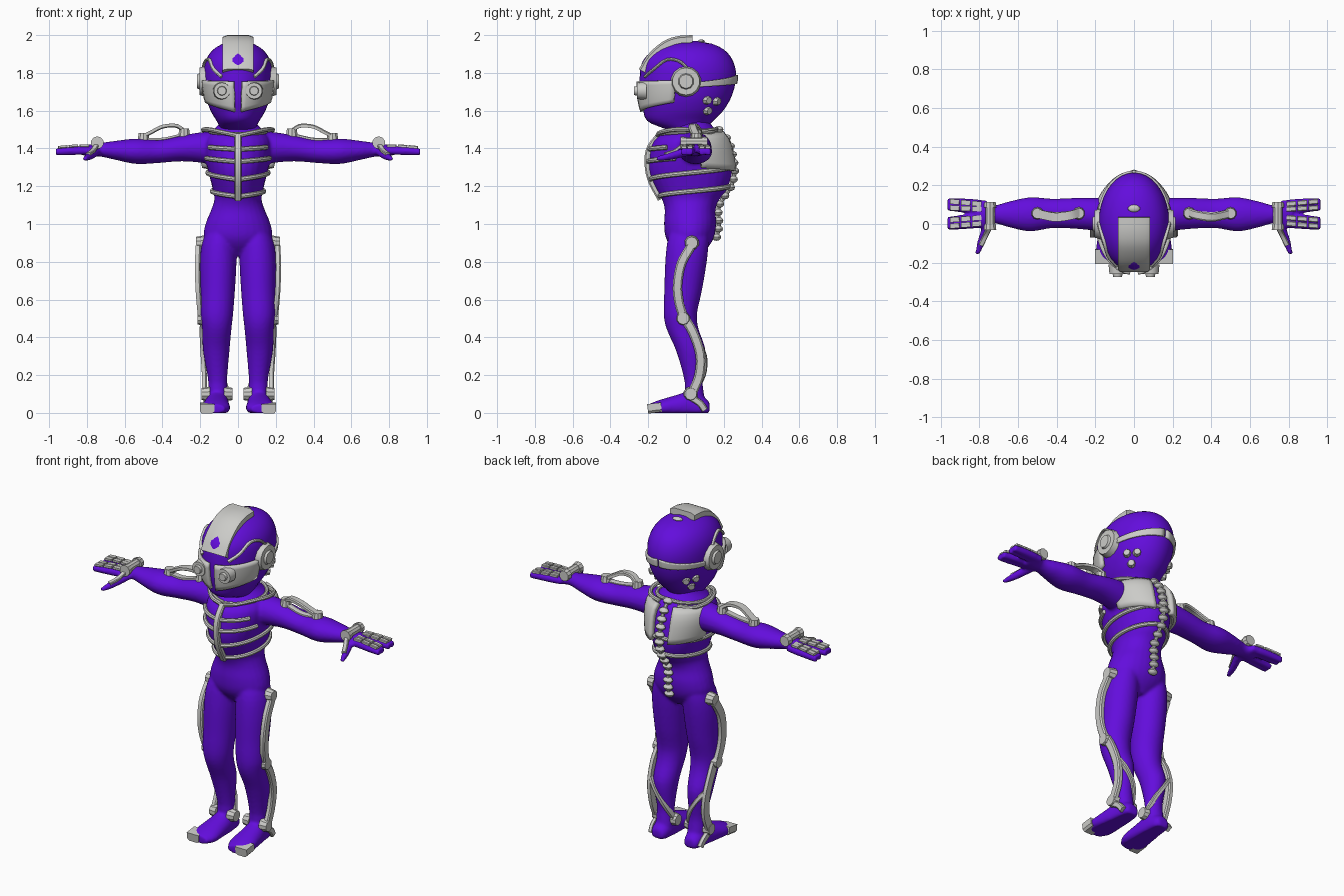
import bpy, bmesh
from math import sin, cos, pi, radians
from mathutils import Vector as V

cube = bpy.data.objects.get("Cube")
if cube:
    bpy.data.objects.remove(cube, do_unlink=True)


def material(name, rgb):
    m = bpy.data.materials.new(name)
    m.use_nodes = True
    m.diffuse_color = (*rgb, 1)
    m.node_tree.nodes["Principled BSDF"].inputs["Base Color"].default_value = (*rgb, 1)
    return m


PURPLE = material("violet suit", (0.125, 0.004, 0.72))
GREY = material("pale grey plating", (0.6, 0.6, 0.58))
built = []


def finish(bm, name, mat=GREY):
    bmesh.ops.recalc_face_normals(bm, faces=bm.faces)
    me = bpy.data.meshes.new(name)
    bm.to_mesh(me)
    bm.free()
    me.materials.append(mat)
    ob = bpy.data.objects.new(name, me)
    bpy.context.collection.objects.link(ob)
    built.append(ob)
    return ob


def at(secs, v):
    """Smoothly interpolate rows whose first entry is the position v."""
    i = 0
    while i < len(secs) - 2 and v > secs[i + 1][0]:
        i += 1
    p0, p1, p2, p3 = (secs[max(0, min(len(secs) - 1, i + k))] for k in (-1, 0, 1, 2))
    h = p2[0] - p1[0]
    t = (v - p1[0]) / h
    out = []
    for a, b, c, d in zip(p0[1:], p1[1:], p2[1:], p3[1:]):
        m1, m2 = h * (c - a) / (p2[0] - p0[0]), h * (d - b) / (p3[0] - p1[0])
        out.append(b + m1 * t + (3 * (c - b) - 2 * m1 - m2) * t ** 2
                   + (2 * (b - c) + m1 + m2) * t ** 3)
    return out


def surf(secs, v, th, lift=0.0, axis="z", s=1):
    """Point on a loft; angle 0 is the front and positive turns to the left side."""
    a, b, ra, rb = at(secs, v)
    p, q = a + (ra + lift) * sin(th), b - (rb + lift) * cos(th)
    x, y, z = {"x": (v, p, q), "y": (p, v, q), "z": (p, q, v)}[axis]
    return V((x * s, y, max(z, 0)))


def skin(bm, rings):
    rows = [[bm.verts.new(p) for p in r] for r in rings]
    n = len(rows[0])
    for r, q in zip(rows, rows[1:]):
        for k in range(n):
            bm.faces.new((r[k], r[(k + 1) % n], q[(k + 1) % n], q[k]))
    bm.faces.new(rows[0])
    bm.faces.new(rows[-1][::-1])


def loft(bm, secs, axis="z", s=1, steps=24, n=28):
    lo, hi = secs[0][0], secs[-1][0]
    skin(bm, [[surf(secs, lo + (hi - lo) * i / steps, 2 * pi * k / n, 0, axis, s)
               for k in range(n)] for i in range(steps + 1)])


def sweep(name, pts, width, thick, wide=(0, 0, 1), flat=True, steps=14):
    """Strap (flat) or rounded tube along a smooth path."""
    rows = [(i, *p) for i, p in enumerate(pts)]
    path = [V(at(rows, (len(pts) - 1) * i / steps)) for i in range(steps + 1)]
    prof = [(1, .5), (.7, 1), (-.7, 1), (-1, .5), (-1, -1), (1, -1)] if flat else \
        [(cos(k * pi / 4), sin(k * pi / 4)) for k in range(8)]
    rings = []
    for i, p in enumerate(path):
        t = (path[min(i + 1, steps)] - path[max(i - 1, 0)]).normalized()
        w = V(wide)
        w = (w - t * w.dot(t)).normalized()
        nrm = t.cross(w)
        rings.append([p + w * a * width / 2 + nrm * b * thick / 2 for a, b in prof])
    bm = bmesh.new()
    skin(bm, rings)
    return finish(bm, name)


def disc(name, centre, axis, r, depth, top=.8, sides=10):
    bm = bmesh.new()
    bmesh.ops.create_cone(bm, cap_ends=True, segments=sides, radius1=r, radius2=r * top, depth=depth)
    rot = V(axis).to_track_quat("Z", "Y")
    for v in bm.verts:
        v.co = rot @ v.co + V(centre)
    return finish(bm, name)


def bead(name, centre, size):
    bm = bmesh.new()
    bmesh.ops.create_uvsphere(bm, u_segments=10, v_segments=6, radius=1)
    for v in bm.verts:
        v.co = V(centre) + V([a * b for a, b in zip(v.co, size)])
    return finish(bm, name)


def patch(name, secs, th0, th1, z0, z1, lift, thick, s, n=10):
    """Curved plate on a loft; z0 and z1 are (bottom, top) at each end angle."""
    bm = bmesh.new()
    grid = []
    for i in range(n + 1):
        u = i / n
        lo, hi = (a + (b - a) * u for a, b in zip(z0, z1))
        grid.append([bm.verts.new(surf(secs, lo + (hi - lo) * k / 6, radians(th0 + (th1 - th0) * u),
                                       lift, "z", s)) for k in range(7)])
    for g, h in zip(grid, grid[1:]):
        for k in range(6):
            bm.faces.new((g[k], g[k + 1], h[k + 1], h[k]))
    mod = finish(bm, name).modifiers.new("shell", "SOLIDIFY")
    mod.thickness, mod.offset = thick, 0


# Cross-sections: position, centre pair, radius pair
torso = [(.83, 0, .02, .05, .05), (.88, 0, .02, .14, .1), (.93, 0, .02, .18, .128),
         (1.0, 0, .022, .172, .138), (1.08, 0, .022, .14, .135), (1.13, 0, .025, .125, .152),
         (1.18, 0, .03, .133, .185), (1.27, 0, .025, .155, .218), (1.36, 0, .02, .175, .213),
         (1.44, 0, .02, .175, .19), (1.49, 0, .03, .14, .14), (1.53, 0, .03, .1, .1),
         (1.57, 0, .02, .095, .09)]
leg = [(.04, .105, .06, .05, .045), (.1, .107, .045, .052, .05), (.17, .108, .04, .05, .048),
       (.33, .115, .025, .07, .078), (.45, .112, -.02, .078, .085), (.52, .112, -.03, .086, .088),
       (.65, .108, -.015, .092, .1), (.8, .105, 0, .097, .11), (.9, .1, .01, .09, .11),
       (.98, .085, .02, .075, .1)]
foot = [(-.2, .12, .02, .05, .025), (-.15, .12, .025, .076, .04), (-.05, .115, .035, .07, .06),
        (.03, .11, .04, .06, .075), (.1, .11, .03, .05, .05), (.125, .11, .025, .035, .03)]
arm = [(.1, .04, 1.4, .09, .09), (.2, .05, 1.405, .085, .08), (.3, .055, 1.4, .08, .068),
       (.42, .055, 1.385, .076, .062), (.54, .05, 1.385, .088, .067), (.65, .05, 1.39, .066, .05),
       (.73, .05, 1.393, .046, .036), (.78, .05, 1.39, .064, .032), (.82, .05, 1.388, .07, .026)]
thumb = [(-.155, .81, 1.345, .013, .013), (-.08, .785, 1.36, .023, .021), (.01, .75, 1.385, .027, .025)]
fingers = [[(.76, base, 1.39, .022, .022), (.86, (base + tip) / 2, 1.388, .023, .023),
            (.965, tip, 1.382, .017, .02)]
           for base, tip in ((.1, .118), (.075, .085), (.035, .02), (.005, -.012))]
head = [(1.5, 0, 0, .09, .1), (1.54, 0, -.03, .11, .168), (1.6, 0, -.015, .145, .212),
        (1.68, 0, 0, .172, .243), (1.78, 0, .01, .182, .255), (1.86, 0, .01, .172, .24),
        (1.92, 0, .015, .135, .19), (1.955, 0, .015, .08, .12), (1.97, 0, .015, .025, .035)]

# Body suit, fused into one smooth skin
bm = bmesh.new()
loft(bm, torso, steps=40)
for s in (1, -1):
    loft(bm, leg, "z", s, 32)
    loft(bm, foot, "y", s)
    loft(bm, arm, "x", s, 32)
    loft(bm, thumb, "y", s, 8, 12)
    for f in fingers:
        loft(bm, f, "x", s, 8, 12)
body = finish(bm, "body_suit", PURPLE)
fuse = body.modifiers.new("fuse", "REMESH")
fuse.mode, fuse.voxel_size, fuse.use_smooth_shade = "VOXEL", .009, True
relax = body.modifiers.new("relax", "SMOOTH")
relax.factor, relax.iterations = .5, 4

# Helmet
bm = bmesh.new()
loft(bm, head, steps=30, n=36)
finish(bm, "helmet", PURPLE)
sweep("helmet_crest", [(0, .035, 1.98), (0, -.04, 1.975), (0, -.11, 1.95), (0, -.185, 1.885),
                       (0, -.232, 1.81)], .165, .04, (1, 0, 0))
bead("crest_stud", (0, .08, 1.965), (.032, .02, .012))

# Breastbone and spine
sweep("breastbone", [surf(torso, z, 0, .008) for z in (1.47, 1.4, 1.32, 1.23, 1.13)], .036, .03, (1, 0, 0))
spine = [surf(torso, 1.5 - .57 * i / 13, pi, .014) for i in range(14)]
for i, p in enumerate(spine):
    bead(f"vertebra_{i + 1}", p, (.03, .024, .019))
sweep("spinal_cord", spine, .022, .022, (1, 0, 0), False, 26)

for s, side in ((1, "left_"), (-1, "right_")):
    def P(x, y, z):
        return V((x * s, y, z))

    # Face plates, eyes, ears and rear trim
    patch(side + "cheek_plate", head, 6, 76, (1.595, 1.755), (1.645, 1.76), .008, .02, s)
    patch(side + "rear_band", head, 100, 178, (1.725, 1.75), (1.745, 1.79), .004, .014, s)
    disc(side + "eye_ring", P(.085, -.235, 1.705), (0, -1, 0), .048, .05, .9, 14)
    disc(side + "eye_lens", P(.085, -.26, 1.705), (0, -1, 0), .028, .03, .8, 12)
    disc(side + "ear_cup", P(.187, 0, 1.755), (s, 0, 0), .082, .034, .88, 14)
    disc(side + "ear_cap", P(.206, 0, 1.755), (s, 0, 0), .046, .02, .8, 10)
    sweep(side + "helmet_rim", [surf(head, z, radians(a), .003, s=s) for a, z in
                                ((28, 1.78), (45, 1.82), (62, 1.87), (80, 1.86), (92, 1.81))],
          .022, .016, (s, 0, 0), False)
    for i, (a, z) in enumerate(((120, 1.655), (136, 1.65), (128, 1.6))):
        p = surf(head, z, radians(a), .004, s=s)
        disc(f"{side}rear_stud_{i + 1}", p, p - V((0, .01, z + .03)), .026, .024, .7, 8)

    # Rib cage, collar and shoulder blade
    for i, (front, back, end) in enumerate(((1.395, 1.43, 55), (1.33, 1.375, 70),
                                            (1.235, 1.305, 176), (1.145, 1.2, 176))):
        sweep(f"{side}rib_{i + 1}", [surf(torso, front + (back - front) * (k / 10) * end / 176,
                                          radians(end * k / 10), .006, s=s) for k in range(11)],
              .026, .024, (0, 0, 1), False, 24)
    sweep(side + "collar", [surf(torso, 1.475 + .03 * k / 8, pi * k / 8, .008, s=s) for k in range(9)],
          .022, .022, (0, 0, 1), False, 20)
    sweep(side + "clavicle", [P(.01, -.15, 1.47), P(.08, -.135, 1.485), P(.15, -.06, 1.5),
                              P(.185, .04, 1.498), P(.15, .13, 1.485), P(.06, .165, 1.48)],
          .024, .024, (0, 0, 1), False)
    patch(side + "shoulder_blade", torso, 104, 163, (1.3, 1.475), (1.28, 1.48), .018, .03, s)

    # Upper arm brace
    for part, x, z in (("shoulder", .285, 1.482), ("elbow", .5, 1.458)):
        disc(side + part + "_joint", P(x, .055, z), (0, 0, 1), .034, .045)
    sweep(side + "arm_brace", [P(.285, .06, 1.495), P(.33, .045, 1.52), P(.4, .035, 1.515),
                               P(.46, .045, 1.485), P(.5, .055, 1.465)], .045, .02, (0, 1, 0))
    sweep(side + "arm_under_brace", [P(.285, .055, 1.475), P(.4, .045, 1.45), P(.5, .055, 1.45)],
          .035, .014, (0, 1, 0))

    # Hand plating
    disc(side + "wrist_bar", P(.745, .045, 1.432), (0, 1, 0), .026, .13, 1)
    for i, y in enumerate((-.015, .1)):
        disc(f"{side}wrist_knob_{i + 1}", P(.745, y, 1.43), (0, 1, 0), .034, .03, .9)
    sweep(side + "thumb_plate", [P(.748, -.02, 1.42), P(.768, -.06, 1.39), P(.792, -.11, 1.372)],
          .026, .014, (1, 0, 0))
    for i, f in enumerate(fingers):
        for k in range(3):
            ends = []
            for x in (.79 + .057 * k, .838 + .057 * k):
                y, z, _, r = at(f, x)
                ends.append(P(x, y, z + r + .003))
            sweep(f"{side}finger_{i + 1}_plate_{k + 1}", ends, .026, .014, (0, 1, 0), steps=2)

    # Leg brace
    for part, x, y, z, d in (("hip", .2, .03, .9, 1), ("knee", .192, -.015, .5, 1),
                             ("ankle", .17, .025, .1, 1), ("inner_ankle", .052, .03, .1, -1)):
        disc(side + part + "_joint", P(x, y, z), (s * d, 0, 0), .04, .045)
    sweep(side + "thigh_brace", [P(.21, .025, .88), P(.214, -.025, .79), P(.212, -.045, .68),
                                 P(.206, -.038, .59), P(.198, -.015, .51)], .05, .028, (0, 1, 0))
    sweep(side + "shin_brace", [P(.188, .0, .49), P(.19, .04, .42), P(.185, .075, .31),
                                P(.178, .07, .2), P(.178, .035, .11)], .05, .026, (0, 1, 0))
    sweep(side + "calf_brace", [P(.178, .08, .34), P(.135, .098, .28), P(.085, .088, .2),
                                P(.052, .04, .11)], .03, .022, (0, 1, 0))

    # Shoe plating
    sweep(side + "toe_cap", [P(.163, -.203, .021), P(.163, -.165, .026), P(.163, -.13, .03)],
          .078, .05, (1, 0, 0), steps=4)
    sweep(side + "heel_plate", [P(.172, .03, .08), P(.17, .075, .05), P(.165, .1, .015)],
          .035, .024, (0, 1, 0), steps=6)

# Smooth shading with crisp plate edges
bpy.ops.object.select_all(action="DESELECT")
for ob in built:
    ob.select_set(True)
bpy.context.view_layer.objects.active = body
bpy.ops.object.shade_smooth_by_angle(angle=radians(35))
